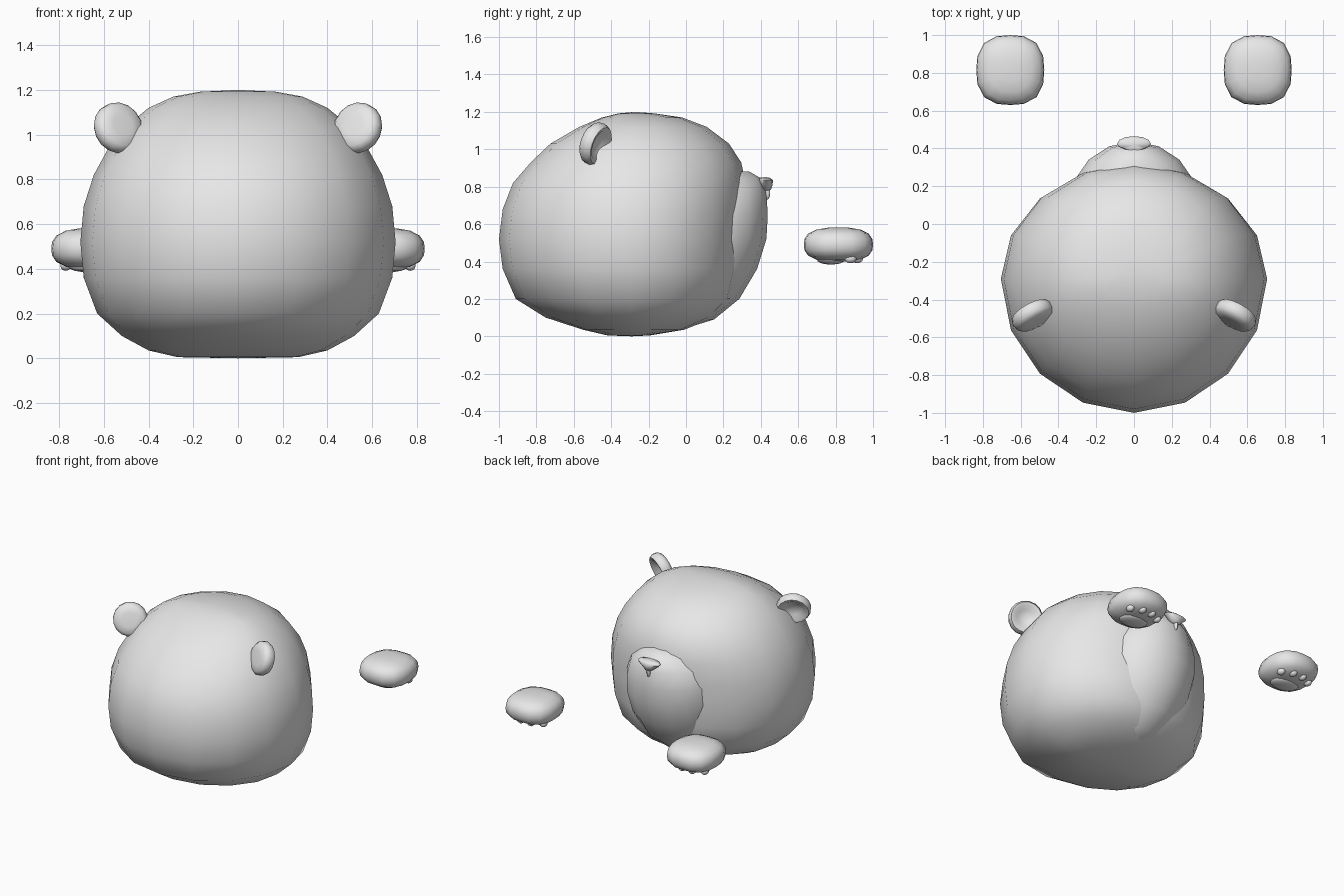
import bpy, bmesh, math
from mathutils import Vector, Matrix

if "Cube" in bpy.data.objects:
    bpy.data.objects.remove(bpy.data.objects["Cube"])

grey = bpy.data.materials.new("plain grey")
grey.diffuse_color = (0.8, 0.8, 0.8, 1)
grey.use_nodes = True
grey.node_tree.nodes["Principled BSDF"].inputs["Base Color"].default_value = grey.diffuse_color


def finish(name, bm, angle=60):
    bmesh.ops.recalc_face_normals(bm, faces=bm.faces[:])
    me = bpy.data.meshes.new(name)
    bm.to_mesh(me)
    bm.free()
    me.materials.append(grey)
    ob = bpy.data.objects.new(name, me)
    bpy.context.collection.objects.link(ob)
    bpy.ops.object.select_all(action='DESELECT')
    ob.select_set(True)
    bpy.context.view_layer.objects.active = ob
    bpy.ops.object.shade_smooth_by_angle(angle=math.radians(angle))
    return ob


def skin(bm, rings, start, end):
    """Bridge closed rings of points and close both ends with a fan."""
    loops = [[bm.verts.new(p) for p in r] for r in rings]
    n = len(loops[0])
    for a, b in zip(loops, loops[1:]):
        for i in range(n):
            j = (i + 1) % n
            bm.faces.new((a[i], a[j], b[j], b[i]))
    for loop, tip in ((loops[0], start), (loops[-1], end)):
        c = bm.verts.new(tip)
        for i in range(n):
            bm.faces.new((loop[i], loop[(i + 1) % n], c))


def loft(name, rows, start, end, n=16):
    """Rows are height, centre y, half width, depth to back, depth to front."""
    bm = bmesh.new()
    rings = []
    for z, cy, rx, rb, rf in rows:
        ring = []
        for i in range(n):
            a = 2 * math.pi * i / n
            s = math.sin(a)
            ring.append((rx * math.cos(a), cy + s * (rf if s > 0 else rb), z))
        rings.append(ring)
    skin(bm, rings, start, end)
    return finish(name, bm)


def pebble(name, centre, half, power=2.0, u=16, v=10):
    """Rounded box, softer at low power."""
    bm = bmesh.new()
    bmesh.ops.create_uvsphere(bm, u_segments=u, v_segments=v, radius=1)
    for vert in bm.verts:
        c = vert.co
        k = sum(abs(t) ** power for t in c) ** (1 / power)
        vert.co = Vector([centre[i] + half[i] * c[i] / k for i in range(3)])
    return finish(name, bm)


# Head
head = [(0.005, .27, .13, .10), (0.035, .40, .26, .28), (0.1, .52, .46, .44),
        (0.2, .63, .62, .55), (0.36, .69, .69, .59), (0.52, .705, .71, .60),
        (0.68, .69, .69, .61), (0.82, .645, .635, .61), (0.93, .585, .54, .585),
        (1.03, .51, .435, .52), (1.12, .40, .28, .40), (1.17, .29, .16, .27),
        (1.192, .17, .07, .12)]
loft("head", [(z, -.29, rx, rb, rf) for z, rx, rb, rf in head],
     (0, -.29, 0), (0, -.27, 1.2))

# Muzzle
muzzle = [(0.05, .10, .02), (0.09, .2, .15), (0.2, .28, .285), (0.36, .33, .38),
          (0.52, .345, .43), (0.65, .34, .437), (0.77, .30, .43),
          (0.845, .21, .40), (0.88, .11, .34)]
loft("muzzle", [(z, f - .33, w, .2, .33) for z, w, f in muzzle],
     (0, -.3, .04), (0, .1, .89))

# Nose: wide at the top, narrowing down, with a short line beneath
loft("nose", [(.785, .425, .03, .03, .03), (.81, .425, .06, .035, .038),
              (.835, .425, .09, .035, .04), (.847, .42, .075, .03, .03)],
     (0, .425, .775), (0, .42, .852), 12)
pebble("nose_line", (0, .432, .765), (.012, .018, .035), 2, 8, 6)

# Ears: tilted discs, hollow on the face side
ear = [(.055, .008), (.085, .033), (.104, .036), (.117, .012), (.114, -.02),
       (.095, -.04), (.05, -.045)]
for side, label in ((1, "right"), (-1, "left")):
    t = Vector((-.14, .13, .14)).normalized()
    o = Vector((.13, -.03, .11))
    o = (o - t * o.dot(t)).normalized()
    nrm = t.cross(o)
    base = Vector((.535, -.485, 1.03))
    mirror = Matrix.Diagonal((side, 1, 1))
    place = lambda x, y, h: mirror @ (base + t * x + o * y + nrm * h)
    rings = [[place(r * math.cos(a), r * math.sin(a), h)
              for a in [math.pi * i / 8 for i in range(16)]] for r, h in ear]
    bm = bmesh.new()
    skin(bm, rings, place(0, 0, 0), place(0, 0, -.045))
    finish("ear_" + label, bm)

    # Paw with one large pad and four toe pads underneath
    px = .655 * side
    pebble("paw_" + label, (px, .815, .49), (.18, .185, .092), 2.7)
    pebble("paw_pad_" + label, (px, .775, .412), (.105, .075, .028), 2.2, 16, 8)
    for i, (dx, y) in enumerate(((-.115, .88), (-.04, .915), (.04, .915), (.115, .88))):
        pebble(f"toe_pad_{label}_{i + 1}", (px + dx, y, .415),
               (.026, .032, .024), 2, 10, 6)
